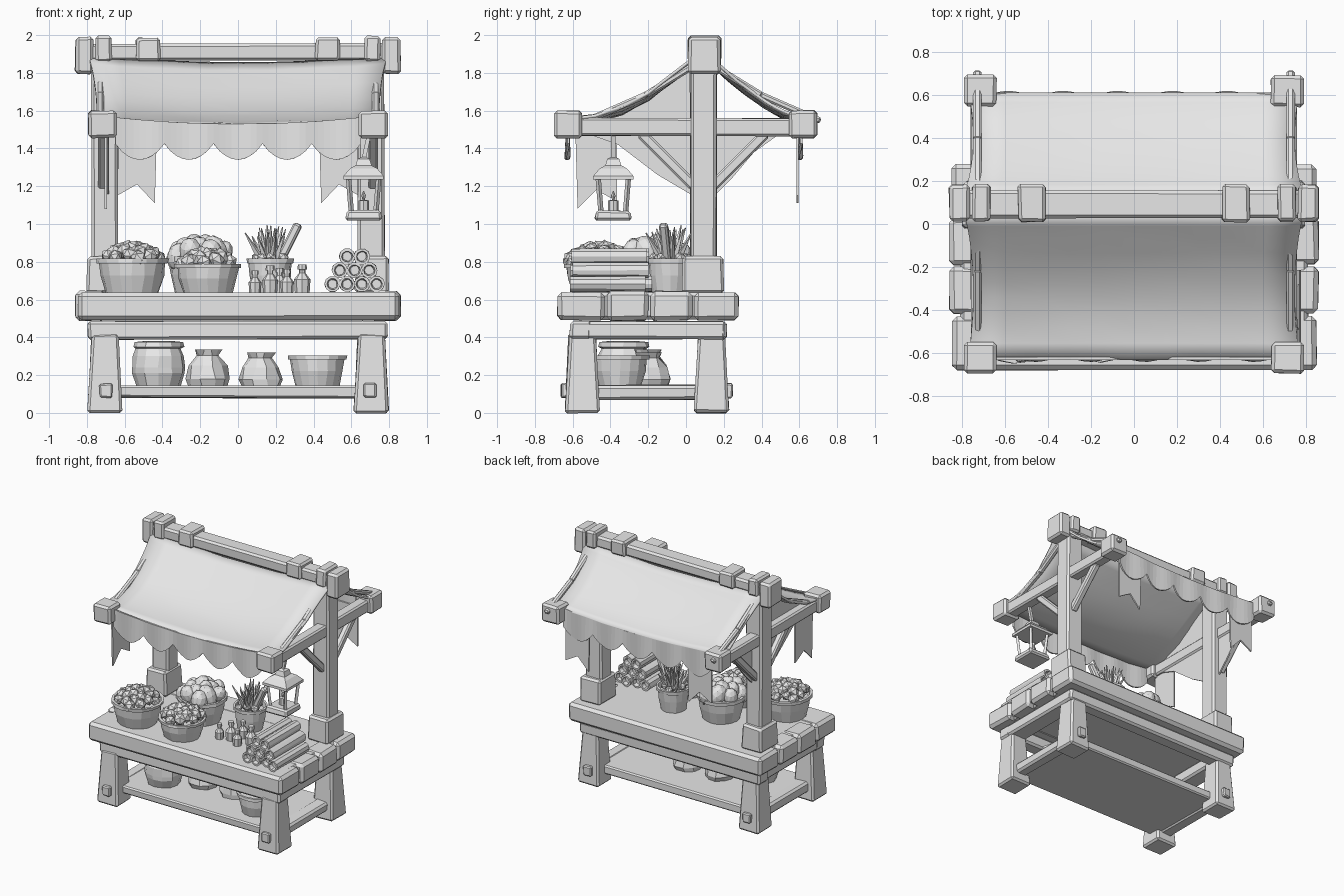
import bpy, bmesh, math, random
from mathutils import Vector, Matrix

if "Cube" in bpy.data.objects:
    bpy.data.objects.remove(bpy.data.objects["Cube"])
random.seed(4)
R = random.uniform

grey = bpy.data.materials.new("plain_grey")
grey.diffuse_color = (0.8, 0.8, 0.8, 1)
grey.use_nodes = True
grey.node_tree.nodes["Principled BSDF"].inputs["Base Color"].default_value = grey.diffuse_color


def finish(name, bm, bevel=0, thick=0, smooth=False):
    bmesh.ops.recalc_face_normals(bm, faces=bm.faces)
    me = bpy.data.meshes.new(name)
    bm.to_mesh(me)
    bm.free()
    me.materials.append(grey)
    ob = bpy.data.objects.new(name, me)
    bpy.context.collection.objects.link(ob)
    if thick:
        m = ob.modifiers.new("thickness", 'SOLIDIFY')
        m.thickness, m.offset = thick, 0
    if bevel:
        m = ob.modifiers.new("bevel", 'BEVEL')
        m.width, m.segments = bevel, 1
    if smooth:
        for p in me.polygons:
            p.use_smooth = True
    return ob


def box(name, x, y, z, bevel=0.015, top=1.0, jit=0.004):
    """Hand-cut block from three ranges, optionally tapered to the top."""
    bm = bmesh.new()
    bmesh.ops.create_cube(bm, size=1)
    for v in bm.verts:
        s = top if v.co.z > 0 else 1
        v.co = Vector([(a + b) / 2 + c * (b - a) * k + R(-jit, jit)
                       for (a, b), c, k in zip((x, y, z), v.co, (s, s, 1))])
    return finish(name, bm, bevel)


def bar(name, a, b, w, h, bevel=0.01):
    """Timber running between two points."""
    a, b = Vector(a), Vector(b)
    bm = bmesh.new()
    bmesh.ops.create_cube(bm, size=1)
    q = (b - a).to_track_quat('Y', 'Z').to_matrix().to_4x4()
    bmesh.ops.transform(bm, verts=bm.verts, matrix=Matrix.Translation((a + b) / 2) @ q
                        @ Matrix.Diagonal((w, (b - a).length, h, 1)))
    return finish(name, bm, bevel)


def lathe(name, prof, loc, n=12, jit=0.0, smooth=False):
    """Turned shape from (radius, height) points."""
    bm = bmesh.new()
    rings = [[bm.verts.new((loc[0] + r * math.cos(i * math.tau / n) + R(-jit, jit),
                            loc[1] + r * math.sin(i * math.tau / n) + R(-jit, jit),
                            loc[2] + z)) for i in range(n)] for r, z in prof]
    for p, q in zip(rings, rings[1:]):
        for i in range(n):
            bm.faces.new((p[i], p[(i + 1) % n], q[(i + 1) % n], q[i]))
    bm.faces.new(rings[0])
    bm.faces.new(rings[-1])
    return finish(name, bm, smooth=smooth)


def plate(name, pts, thick=0.012):
    bm = bmesh.new()
    bm.faces.new([bm.verts.new(p) for p in pts])
    return finish(name, bm, thick=thick)


def interp(prof, t):
    i = min(int(t * (len(prof) - 1)), len(prof) - 2)
    f = t * (len(prof) - 1) - i
    return [a + (b - a) * f for a, b in zip(prof[i], prof[i + 1])]


# Table top with chunky end blocks
box("table_top", (-.81, .81), (-.66, .27), (.495, .635), .02)
box("front_board", (-.85, .85), (-.68, -.43), (.49, .64), .022)
box("back_board", (-.85, .85), (.04, .28), (.49, .64), .022)
for s in (-1, 1):
    for y0, y1 in ((-.42, -.2), (-.19, .03)):
        box("end_block", sorted((s * .7, s * .86)), (y0, y1), (.49, .645), .022)

# Apron frame, legs, pegs and lower shelf
for y in (-.615, .10):
    box("long_apron", (-.795, .79), (y, y + .115), (.39, .485))
for s in (-1, 1):
    box("side_apron", sorted((s * .64, s * .79)), (-.61, .21), (.39, .485))
    for yc in (-.55, .135):
        box("leg", (s * .705 - .092, s * .705 + .092), (yc - .092, yc + .092), (0, .42), .014, .76)
        d = -1 if yc < 0 else 1
        box("leg_peg", (s * .7 - .033, s * .7 + .033),
            sorted((yc + d * .06, yc + d * .112)), (.08, .155), .008)
    box("side_stretcher", (s * .7 - .05, s * .7 + .05), (-.5, .1), (.07, .148))
box("shelf", (-.68, .68), (-.56, .14), (.08, .142), .01)

# Posts, collars, cross arms, arm caps and braces
for s in (-1, 1):
    box("post", (s * .705 - .07, s * .705 + .07), (.022, .162), (.62, 1.86))
    box("post_collar", (s * .71 - .09, s * .71 + .09), (-.02, .2), (.635, .83), .015, .96)
    box("cross_arm", (s * .715 - .045, s * .715 + .045), (-.6, .6), (1.465, 1.56), .012)
    for yc in (-.622, .62):
        box("arm_cap", (s * .715 - .075, s * .715 + .075), (yc - .073, yc + .073), (1.455, 1.6), .016)
    for d in (-1, 1):
        bar("brace", (s * .715, .092 + d * .05, 1.2), (s * .715, .092 + d * .33, 1.48), .05, .055)
        bar("rafter", (s * .73, .092 + d * .05, 1.84), (s * .73, .092 + d * .31, 1.68), .04, .035)
        bar("rafter", (s * .73, .092 + d * .3, 1.685), (s * .73, .092 + d * .62, 1.545), .04, .035)

# Ridge beam with end blocks and wrapped bands
box("ridge_beam", (-.82, .82), (.03, .155), (1.865, 1.955), .015)
for s in (-1, 1):
    box("ridge_end", sorted((s * .765, s * .862)), (.012, .182), (1.795, 1.99), .016)
    box("ridge_band", sorted((s * .67, s * .755)), (.012, .185), (1.86, 1.995), .014)
    box("ridge_band", sorted((s * .41, s * .54)), (.01, .185), (1.865, 1.985), .014)

# Sagging canopy halves
front = [(.05, 1.885), (-.06, 1.80), (-.2, 1.695), (-.34, 1.62), (-.48, 1.575), (-.63, 1.555)]
back = [(.135, 1.885), (.22, 1.80), (.32, 1.72), (.42, 1.65), (.52, 1.595), (.61, 1.565)]
for name, prof in (("front_canopy", front), ("back_canopy", back)):
    bm = bmesh.new()
    nx, ny = 10, 10
    g = []
    for j in range(ny + 1):
        y, z = interp(prof, j / ny)
        w = .79 - .03 * math.sin(math.pi * j / ny) - .02 * j / ny
        g.append([])
        for i in range(nx + 1):
            u = 2 * i / nx - 1
            g[-1].append(bm.verts.new((u * w, y, z - .035 * (1 - u * u) + R(-.003, .003))))
    for j in range(ny):
        for i in range(nx):
            bm.faces.new((g[j][i], g[j][i + 1], g[j + 1][i + 1], g[j + 1][i]))
    finish(name, bm, thick=.016, smooth=True)

# Scalloped valances
for name, y, half, count in (("front_valance", -.627, .65, 5), ("back_valance", .605, .65, 5)):
    bm = bmesh.new()
    n = count * 8
    cols = []
    for i in range(n + 1):
        u = 2 * i / n - 1
        low = 1.425 - .085 * abs(math.sin(math.pi * i / 8)) ** .8
        sway = .01 * math.sin(i * .8)
        cols.append([bm.verts.new((u * half, y, 1.565 - .035 * (1 - u * u))),
                     bm.verts.new((u * half, y + sway, low))])
    for p, q in zip(cols, cols[1:]):
        bm.faces.new((p[0], q[0], q[1], p[1]))
    finish(name, bm, thick=.012)

# Swallow-tailed flags: two at the back, one on the left side
def flag(c, d, w, z0, z1):
    c, d = Vector(c), Vector(d)
    pts = [(-w, z0), (w, z0), (w * .9, z1 + .0), (0, z1 + .1), (-w, z1 + .04)]
    plate("flag", [c + d * u + Vector((0, 0, z)) for u, z in pts])


flag((.535, .59, 0), (-1, 0, 0), .105, 1.47, 1.11)
flag((-.535, .59, 0), (1, 0, 0), .105, 1.47, 1.11)
flag((-.7, -.475, 0), (0, -1, 0), .11, 1.47, 1.08)

# Side drape on the left
plate("side_drape", [(-.69, y, z) for y, z in
      [(-.52, 1.55), (-.3, 1.62), (-.1, 1.75), (.02, 1.82), (.02, 1.16), (-.15, 1.26), (-.36, 1.42), (-.5, 1.47)]])
plate("side_drape_back", [(-.69, y, z) for y, z in
      [(.5, 1.48), (.36, 1.38), (.25, 1.25), (.16, 1.16), (.16, 1.48)]])

# Hanging lantern
LX, LY = .665, -.385
lathe("lantern_roof", [(.15, 0), (.15, .02), (.10, .06), (.06, .075), (.045, .11), (.015, .12)], (LX, LY, 1.235), 4).rotation_euler = (0, 0, 0)
bpy.data.objects["lantern_roof"].data.transform(
    Matrix.Translation((LX, LY, 0)) @ Matrix.Rotation(math.pi / 4, 4, 'Z') @ Matrix.Translation((-LX, -LY, 0)))
box("lantern_base", (LX - .1, LX + .1), (LY - .1, LY + .1), (1.02, 1.07), .012, .88)
for sx in (-1, 1):
    for sy in (-1, 1):
        bar("lantern_bar", (LX + sx * .065, LY + sy * .065, 1.06), (LX + sx * .08, LY + sy * .08, 1.245), .02, .02, 0)
lathe("candle", [(.028, 0), (.028, .06), (.006, .062), (.012, .085), (.002, .11)], (LX, LY, 1.065), 8)
bar("lantern_hook", (LX, LY, 1.34), (LX + .03, LY, 1.48), .022, .022, 0)


# Baskets with heaped produce
def heap(name, c, r, z, count, size, dome, stretch=1.0):
    bm = bmesh.new()
    for i in range(count):
        k = math.sqrt((i + .5) / count)
        a = i * 2.4
        p = Vector((c[0] + r * k * math.cos(a), c[1] + r * k * math.sin(a), z + dome * (1 - k * k)))
        m = (Matrix.Translation(p) @ Matrix.Rotation(R(0, 6), 4, 'Z') @ Matrix.Rotation(R(-.8, .8), 4, 'X')
             @ Matrix.Diagonal((1, 1, stretch, 1)))
        bmesh.ops.create_icosphere(bm, subdivisions=1 if size < .05 else 2, radius=size * R(.85, 1.1), matrix=m)
    finish(name, bm)


def basket(c, z, r, h):
    lathe("basket", [(r * .76, 0), (r * .9, h * .5), (r * .95, h * .86), (r * 1.03, h * .86), (r * 1.04, h),
                     (r * .92, h), (r * .86, h * .78)], (c[0], c[1], z), 16, .004)


for c, r, h, n, size, dome, st in (((-.56, -.46), .185, .18, 24, .042, .06, 1.0),
                                   ((-.16, -.47), .17, .15, 18, .045, .05, 1.1),
                                   ((-.2, -.16), .175, .19, 13, .062, .05, 1.35),
                                   ((.17, -.085), .12, .18, 8, .03, .01, 1.0)):
    basket(c, .637, r, h)
    heap("produce", c, r * .82, .637 + h, n, size, dome, st)

# Leafy sprigs standing in the small basket
bm = bmesh.new()
for i in range(26):
    a, t = i * 2.4, .1 + .55 * i / 26
    d = Vector((math.cos(a) * t, math.sin(a) * t, 1)).normalized()
    ln = R(.14, .2)
    p = Vector((.17, -.085, .8)) + Vector((d.x, d.y, 0)) * .08 + d * ln / 2
    bmesh.ops.create_cone(bm, cap_ends=True, segments=4, radius1=.022, radius2=.003, depth=ln,
                          matrix=Matrix.Translation(p) @ d.to_track_quat('Z', 'Y').to_matrix().to_4x4())
finish("sprigs", bm)
bar("root_stalk", (.22, -.1, .8), (.32, -.12, 1.0), .045, .045)

# Little corked bottles
for x, y, k in ((.09, -.36, .9), (.17, -.33, 1.1), (.26, -.38, .95), (.34, -.32, 1.15), (.22, -.25, 1.0)):
    lathe("bottle", [(.034 * k, 0), (.038 * k, .06 * k), (.015 * k, .09 * k), (.015 * k, .105 * k),
                     (.022 * k, .107 * k), (.02 * k, .13 * k)], (x, y, .637), 8)

# Stacked rolls with hollow ends
for row, (n, z) in enumerate(((4, .682), (3, .755), (2, .828))):
    for i in range(n):
        x, y0 = .5 + .078 * (i + row * .5), R(-.62, -.58)
        ob = lathe("roll", [(.024, .03), (.03, 0), (.043, 0), (.043, .4), (.03, .4), (.024, .37)], (0, 0, 0), 10, .002)
        ob.data.transform(Matrix.Translation((x, y0, z)) @ Matrix.Rotation(-math.pi / 2, 4, 'X'))

# Goods on the lower shelf
lathe("barrel", [(.115, 0), (.14, .07), (.143, .1), (.135, .16), (.12, .2), (.135, .21), (.13, .235), (.08, .24)],
      (-.42, -.33, .14), 12, .005)
for x, y, h in ((-.16, -.2, 1.0), (.12, -.2, .92)):
    lathe("sack", [(.105, 0), (.118, .04 * h), (.1, .11 * h), (.06, .165 * h), (.075, .195 * h), (.03, .185 * h)],
          (x, y, .14), 10, .008)
basket((.42, -.35), .14, .15, .165)
